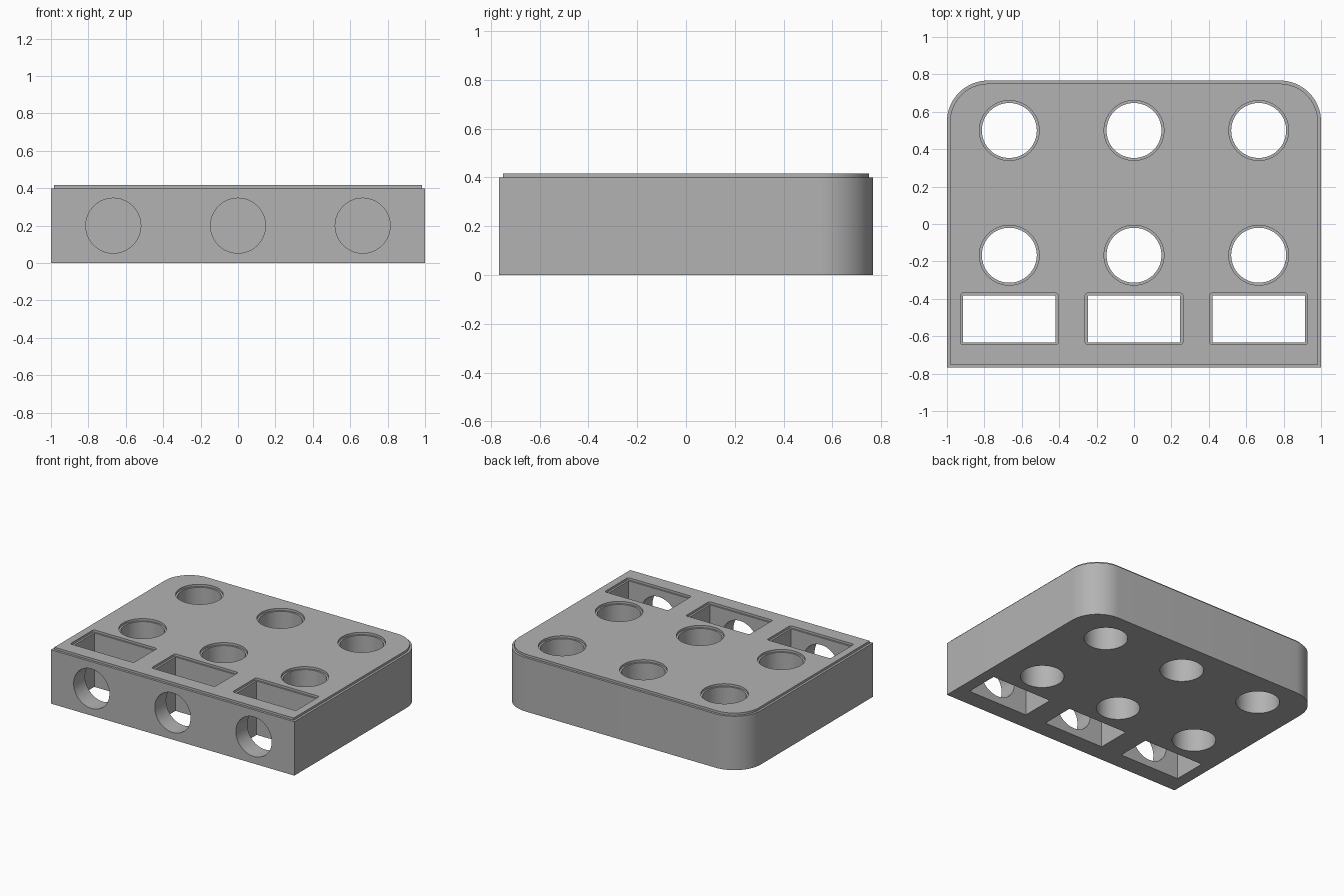
import bpy, bmesh, math

old = bpy.data.objects.get("Cube")
if old:
    bpy.data.objects.remove(old, do_unlink=True)

# Dimensions
HALF_X, HALF_Y = 1.0, 0.767
BODY_TOP, LIP = 0.4, 0.0167
PITCH = 2 / 3
HOLE_R, REBATE_R = 0.147, 0.16
COLUMNS = (-PITCH, 0, PITCH)
ROWS = (-0.167, 0.5)
WELL_Y = -0.507

grey = bpy.data.materials.new("plain grey")
grey.use_nodes = True
colour = (0.45, 0.45, 0.45, 1)
grey.diffuse_color = colour
grey.node_tree.nodes["Principled BSDF"].inputs["Base Color"].default_value = colour


def rounded_rect(cx, cy, hx, hy, front_r, back_r, steps=16):
    """Outline, counter-clockwise from the back left corner."""
    pts = []
    for sx, sy, r, start in ((1, 1, back_r, 0), (-1, 1, back_r, 90),
                             (-1, -1, front_r, 180), (1, -1, front_r, 270)):
        count = steps if r else 0
        for i in range(count + 1):
            a = math.radians(start + 90 * i / max(count, 1))
            pts.append((cx + sx * (hx - r) + r * math.cos(a),
                        cy + sy * (hy - r) + r * math.sin(a)))
    return pts


def circle(cx, cy, r, sides=64):
    return [(cx + r * math.cos(math.tau * i / sides),
             cy + r * math.sin(math.tau * i / sides)) for i in range(sides)]


def prism(name, outlines, low, high, upright=True):
    """Extrude outlines along z, or along y when not upright."""
    bm = bmesh.new()
    for pts in outlines:
        verts = [bm.verts.new((a, b, low) if upright else (a, low, b)) for a, b in pts]
        face = bm.faces.new(verts)
        ext = bmesh.ops.extrude_face_region(bm, geom=[face])
        moved = [v for v in ext["geom"] if isinstance(v, bmesh.types.BMVert)]
        depth = high - low
        bmesh.ops.translate(bm, verts=moved, vec=(0, 0, depth) if upright else (0, depth, 0))
    bmesh.ops.recalc_face_normals(bm, faces=bm.faces)
    mesh = bpy.data.meshes.new(name)
    bm.to_mesh(mesh)
    bm.free()
    mesh.materials.append(grey)
    obj = bpy.data.objects.new(name, mesh)
    bpy.context.collection.objects.link(obj)
    return obj


def combine(obj, other, operation):
    """Apply a boolean and remove the helper."""
    mod = obj.modifiers.new("boolean", "BOOLEAN")
    mod.operation, mod.object, mod.solver = operation, other, "EXACT"
    bpy.context.view_layer.objects.active = obj
    bpy.ops.object.modifier_apply(modifier=mod.name)
    bpy.data.objects.remove(other, do_unlink=True)


def openings(radius, well_hx, well_hy, well_r):
    """Six round holes and a row of rectangular wells."""
    holes = [circle(x, y, radius) for x in COLUMNS for y in ROWS]
    wells = [rounded_rect(x, WELL_Y, well_hx, well_hy, well_r, well_r, 6) for x in COLUMNS]
    return holes + wells


# Main body with through holes, wells and front ports
block = prism("block", [rounded_rect(0, 0, HALF_X, HALF_Y, 0, 0.22)], 0, BODY_TOP)
combine(block, prism("cutter", openings(HOLE_R, 0.247, 0.126, 0), -0.1, 0.6), "DIFFERENCE")
ports = [circle(x, BODY_TOP / 2, HOLE_R) for x in COLUMNS]
combine(block, prism("cutter", ports, -0.9, WELL_Y, upright=False), "DIFFERENCE")

# Raised top panel with slightly wider openings
panel = prism("panel", [rounded_rect(0, 0, HALF_X - LIP, HALF_Y - LIP, 0, 0.22 - LIP)],
              BODY_TOP, BODY_TOP + LIP)
combine(panel, prism("cutter", openings(REBATE_R, 0.261, 0.138, 0.014), 0.3, 0.6), "DIFFERENCE")
combine(block, panel, "UNION")

# Smooth curved walls, crisp edges
bpy.ops.object.select_all(action="DESELECT")
block.select_set(True)
bpy.context.view_layer.objects.active = block
bpy.ops.object.shade_smooth_by_angle(angle=math.radians(30))
